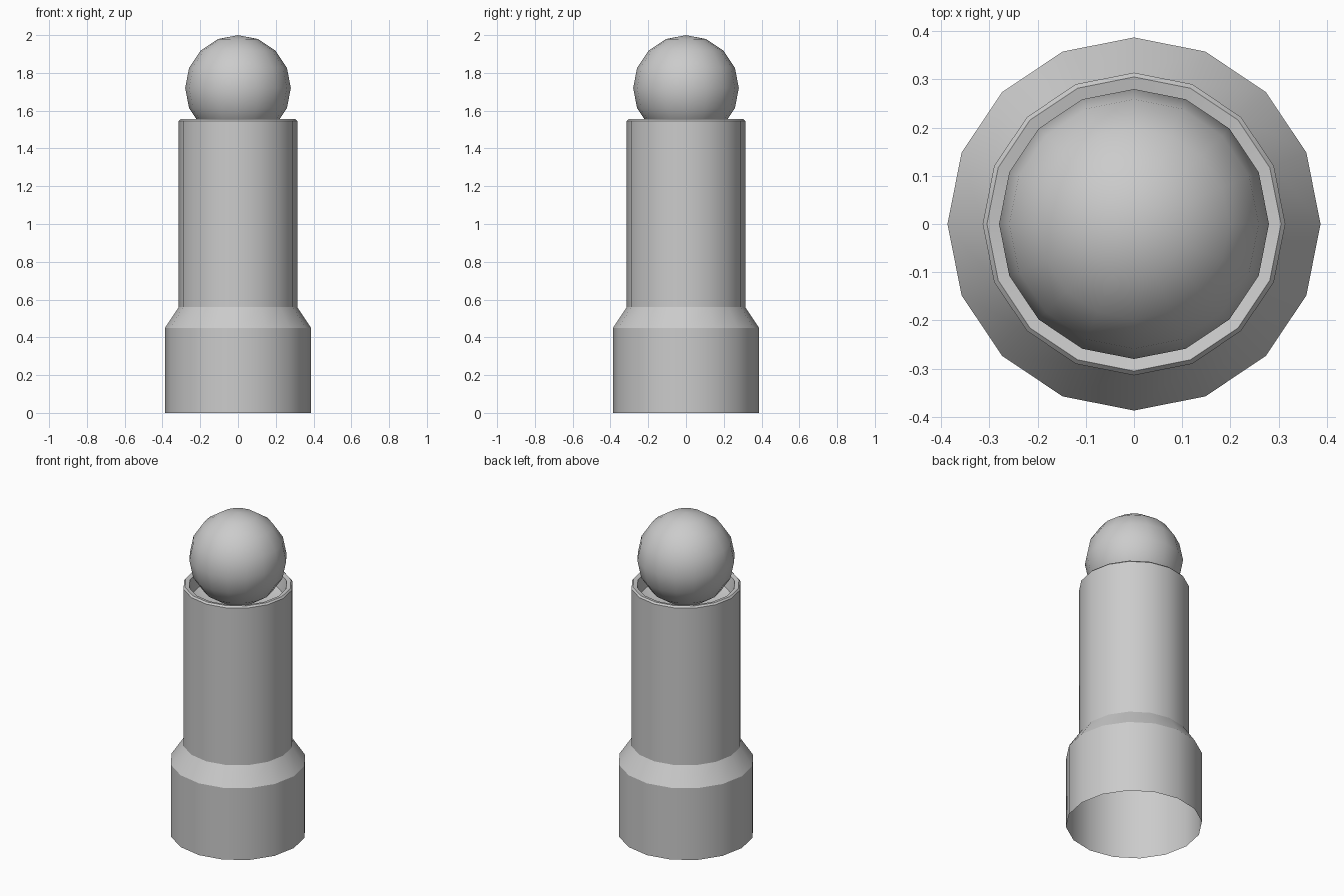
import bpy, bmesh
from math import cos, sin, pi, radians

if "Cube" in bpy.data.objects:
    bpy.data.objects.remove(bpy.data.objects["Cube"])

SIDES = 16


def finish(name, bm):
    bmesh.ops.recalc_face_normals(bm, faces=bm.faces)
    mesh = bpy.data.meshes.new(name)
    bm.to_mesh(mesh)
    bm.free()
    obj = bpy.data.objects.new(name, mesh)
    bpy.context.collection.objects.link(obj)
    bpy.ops.object.select_all(action='DESELECT')
    obj.select_set(True)
    bpy.context.view_layer.objects.active = obj
    bpy.ops.object.shade_smooth_by_angle(angle=radians(30))
    return obj


def lathe(name, profile, cap_end=False):
    bm = bmesh.new()
    rings = [[bm.verts.new((r * cos(2 * pi * i / SIDES), r * sin(2 * pi * i / SIDES), z))
              for i in range(SIDES)] for r, z in profile]
    for a, b in zip(rings, rings[1:]):
        for i in range(SIDES):
            j = (i + 1) % SIDES
            bm.faces.new((a[i], a[j], b[j], b[i]))
    if cap_end:
        bm.faces.new(rings[-1])
    return finish(name, bm)


# Hollow stepped post, open underneath, with a cupped socket in its top
lathe("post", [(0.387, 0.0), (0.387, 0.45), (0.314, 0.56), (0.314, 1.545),
               (0.305, 1.555), (0.28, 1.55), (0.262, 1.47), (0.2, 1.44)], cap_end=True)

# Ball resting in the socket
bm = bmesh.new()
bmesh.ops.create_uvsphere(bm, u_segments=SIDES, v_segments=8, radius=0.28)
bmesh.ops.translate(bm, verts=bm.verts, vec=(0, 0, 1.72))
ball = finish("ball", bm)
ball.data.shade_smooth()
